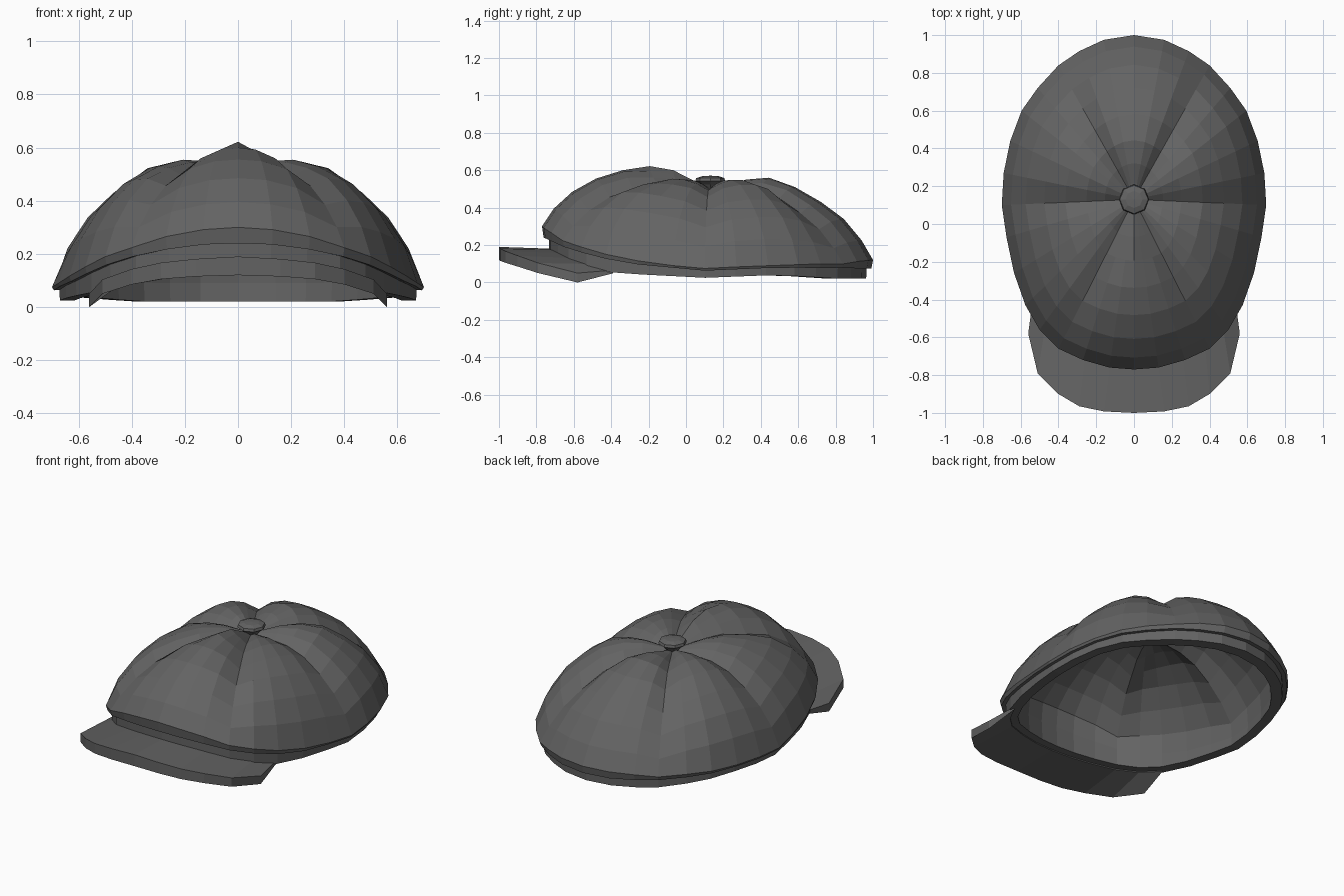
import bpy, bmesh, math

if "Cube" in bpy.data.objects:
    bpy.data.objects.remove(bpy.data.objects["Cube"])

cloth = bpy.data.materials.new("charcoal cloth")
cloth.diffuse_color = (0.125, 0.125, 0.125, 1)
cloth.use_nodes = True
cloth.node_tree.nodes["Principled BSDF"].inputs["Base Color"].default_value = cloth.diffuse_color

CY = 0.13                      # the panels meet at (0, CY)
# right half of the crown outline, back to front
HALF = [(0, 1.0), (.16, .975), (.29, .915), (.40, .84), (.51, .72), (.595, .6),
        (.655, .44), (.69, .27), (.70, .1), (.675, -.07), (.635, -.26), (.575, -.43),
        (.5, -.56), (.4, -.66), (.27, -.72), (.13, -.76), (0, -.77)]
N = 32
SEAMS = (3, 8, 13)             # outline points where panels are sewn together
# radial stations, crown heights toward front, side and back, and seam depth
T = [.1, .22, .36, .52, .68, .82, .93, 1.0]
FRONT = [.545, .60, .622, .60, .555, .485, .395, .30]
SIDE = [.525, .55, .555, .525, .45, .355, .235, .085]
BACK = [.52, .55, .56, .51, .43, .34, .225, .12]
GROOVE = [.025, .05, .062, .068, .066, .06, .045, .01]
# heights along y of the crown lip and of the band's lower edge
LIP = [(-.77, .24), (-.66, .19), (-.5, .14), (-.3, .10), (.1, .063), (.5, .08), (1, .075)]
HEM = [(-.77, .13), (-.66, .10), (-.5, .06), (-.3, .045), (.1, .025), (.5, .04), (.85, .02), (1, .02)]


def interp(table, y):
    for (a, za), (b, zb) in zip(table, table[1:]):
        if y <= b:
            return za + (zb - za) * (y - a) / (b - a)
    return table[-1][1]


def half_index(i):
    return i if i <= 16 else N - i


def outline(i):
    x, y = HALF[half_index(i)]
    return (x if i <= 16 else -x), y


def ring(scale, height):
    """Outline ring scaled about the crown centre; height(i, y) gives z."""
    pts = []
    for i in range(N):
        x, y = outline(i)
        pts.append((x * scale, CY + (y - CY) * scale, height(i, y)))
    return pts


def crown_z(k):
    """Crown height at station k, with a groove along every seam."""
    def height(i, y):
        h = half_index(i)
        c = math.cos(math.pi * h / 16)
        w = abs(c) ** (4 if k < 4 else 2)
        z = (BACK if c > 0 else FRONT)[k] * w + SIDE[k] * (1 - w)
        d = min(abs(h - s) for s in SEAMS)
        s = max(0, 1 - d / 3)
        if not (h > 13 and k < 3):     # front panel has a sharp central ridge
            s = s ** (2 if k < 3 else 3)
        return z - GROOVE[k] * s
    return height


def lip(offset):
    return lambda i, y: interp(LIP, y) + offset


def hem(i, y):
    return interp(HEM, y)


def make(name, rings, cap_start=None, cap_end=None, closed=False, flip=False):
    """Loft rings of points, with optional pointed caps."""
    bm = bmesh.new()
    rows = [[bm.verts.new(p) for p in r] for r in rings]
    n = len(rows[0])
    pairs = list(zip(rows, rows[1:]))
    if closed:
        pairs.append((rows[-1], rows[0]))
    for a, b in pairs:
        for i in range(n):
            j = (i + 1) % n
            bm.faces.new((a[i], a[j], b[j], b[i]))
    for tip, row in ((cap_start, rows[0]), (cap_end, rows[-1])):
        if tip:
            v = bm.verts.new(tip)
            for i in range(n):
                bm.faces.new((v, row[i], row[(i + 1) % n]))
    bmesh.ops.recalc_face_normals(bm, faces=bm.faces)
    if flip:
        bmesh.ops.reverse_faces(bm, faces=bm.faces)
    me = bpy.data.meshes.new(name)
    bm.to_mesh(me)
    bm.free()
    me.materials.append(cloth)
    ob = bpy.data.objects.new(name, me)
    bpy.context.collection.objects.link(ob)
    return ob


# crown: panelled dome, rolled lip and the fold under it
dome = [ring(t, crown_z(k)) for k, t in enumerate(T)]
make("crown", dome + [ring(.99, lip(0)), ring(.93, lip(.004))], cap_start=(0, CY, .5))

# lining: inner shell seen from below
inner = [ring(t * .94, lambda i, y, k=k: crown_z(k)(i, y) - .025)
         for k, t in enumerate(T[:-1])]
make("lining", inner + [ring(.885, lip(.015))], cap_start=(0, CY, .47), flip=True)

# head band: thick strip under the crown
make("head_band", [ring(.96, lip(.006)), ring(.958, hem), ring(.878, hem), ring(.885, lip(.015))],
     closed=True)

# visor: curved slab, each cross-section running from the band to the front edge
EDGE = [(0, -1.0, .12), (.16, -.992, .115), (.29, -.965, .105),
        (.40, -.90, .085), (.51, -.79, .05), (.56, -.58, .0)]
sections = []
for k in range(-5, 6):
    s = -1 if k < 0 else 1
    x, y, z = EDGE[abs(k)]
    hx, hy = HALF[16 - abs(k)]
    ix, iy = hx * .93 * s, CY + (hy - CY) * .93
    thick = .07 - .004 * abs(k)
    sections.append([(ix, iy, interp(LIP, hy) - .06), (x * s, y, z + thick),
                     (x * s, y, z), (ix, iy, interp(HEM, hy) - .006)])
visor = make("visor", sections)
bm = bmesh.new()
bm.from_mesh(visor.data)
bmesh.ops.holes_fill(bm, edges=[e for e in bm.edges if e.is_boundary])
bmesh.ops.recalc_face_normals(bm, faces=bm.faces)
bm.to_mesh(visor.data)
bm.free()

# button: eight-sided cap on the crown centre
profile = [(.03, .495), (.055, .525), (.08, .543), (.075, .558), (.045, .568)]
make("button", [[(r * math.cos(math.pi * i / 4), CY + r * math.sin(math.pi * i / 4), z)
                 for i in range(8)] for r, z in profile],
     cap_start=(0, CY, .49), cap_end=(0, CY, .571))
